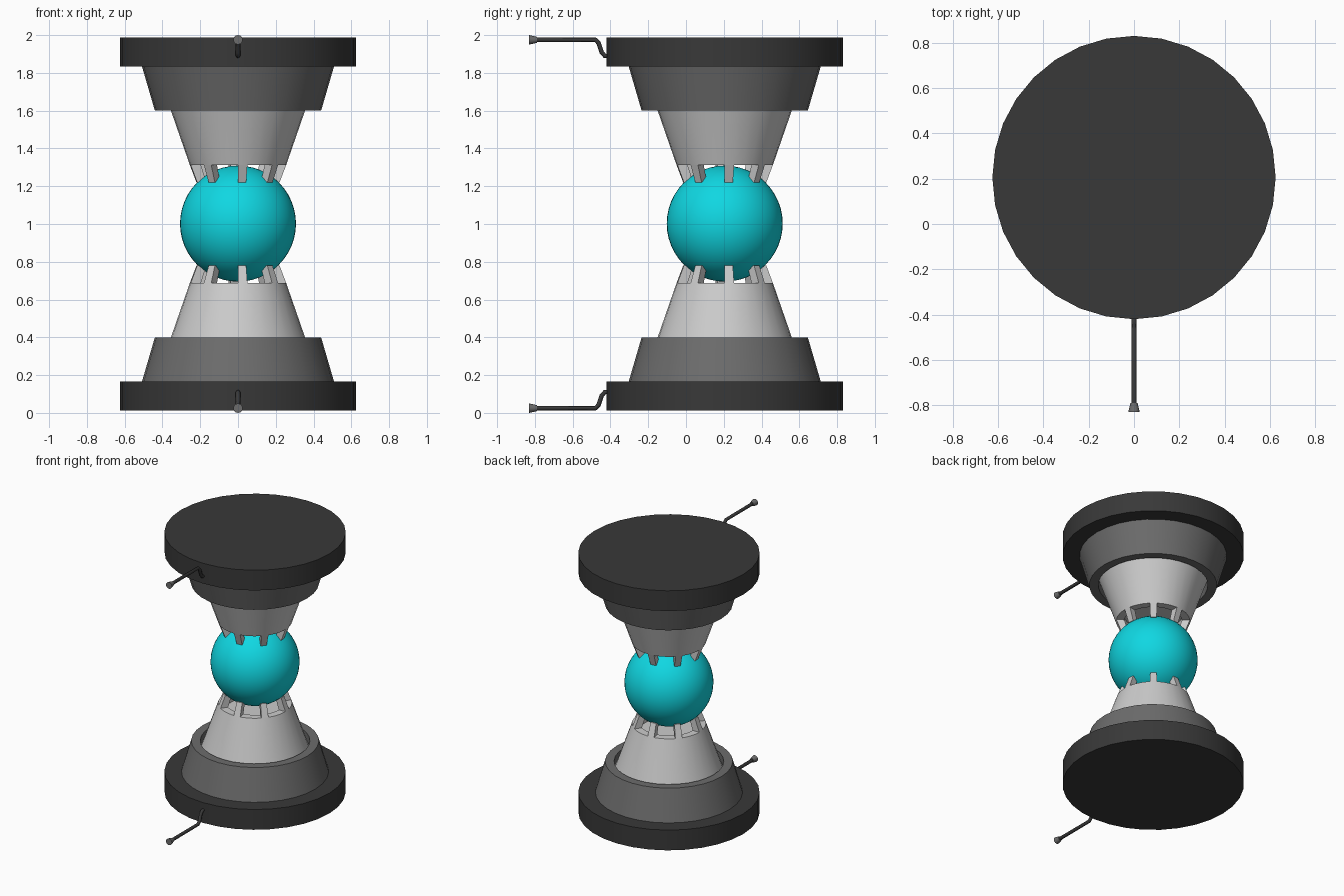
import bpy, bmesh, math

if "Cube" in bpy.data.objects:
    bpy.data.objects.remove(bpy.data.objects["Cube"])

SIDES = 32
AXIS = (0, 0.205, 1.0)      # the model is mirrored above and below z = 1


def material(name, rgb):
    m = bpy.data.materials.new(name)
    m.diffuse_color = (*rgb, 1)
    m.use_nodes = True
    m.node_tree.nodes["Principled BSDF"].inputs["Base Color"].default_value = m.diffuse_color
    return m


black = material("charcoal", (0.04, 0.04, 0.04))
dark = material("dark_grey", (0.15, 0.15, 0.15))
light = material("light_grey", (0.55, 0.55, 0.55))
cyan = material("cyan", (0.005, 0.68, 0.76))


def smooth(ob):
    bpy.ops.object.select_all(action='DESELECT')
    bpy.context.view_layer.objects.active = ob
    ob.select_set(True)
    bpy.ops.object.shade_smooth_by_angle(angle=math.radians(30))


def point(r, z, i):
    a = -math.pi / 2 + 2 * math.pi * i / SIDES
    return (r * math.cos(a), r * math.sin(a), z - AXIS[2])


def finish(name, bm, mat):
    bmesh.ops.remove_doubles(bm, verts=bm.verts, dist=1e-5)
    bmesh.ops.recalc_face_normals(bm, faces=bm.faces)
    me = bpy.data.meshes.new(name)
    bm.to_mesh(me)
    bm.free()
    ob = bpy.data.objects.new(name, me)
    bpy.context.collection.objects.link(ob)
    ob.location = AXIS
    me.materials.append(mat)
    smooth(ob)
    mirror = ob.modifiers.new("mirror", 'MIRROR')
    mirror.use_axis = (False, False, True)
    mirror.use_clip = False
    mirror.use_mirror_merge = False
    return ob


def lathe(name, profile, mat):
    bm = bmesh.new()
    verts = [bm.verts.new(point(r, z, 0)) for r, z in profile]
    edges = [bm.edges.new(p) for p in zip(verts, verts[1:])]
    bmesh.ops.spin(bm, geom=verts + edges, cent=(0, 0, 0), axis=(0, 0, 1),
                   angle=2 * math.pi, steps=SIDES)
    return finish(name, bm, mat)


# round end plates
lathe("end_plate", [(0, 0.013), (0.625, 0.013), (0.625, 0.167), (0, 0.167)], black)
# tapered collars with an open rim
lathe("collar", [(0.508, 0.167), (0.44, 0.4), (0.378, 0.4), (0.378, 0.33)], dark)
# inner cones ending in a hollow cup
lathe("cone", [(0.38, 0.33), (0.355, 0.4), (0.255, 0.688), (0.2, 0.688),
               (0.2, 0.64), (0, 0.64)], light)

# prongs gripping the ball: one on every fourth side of the cone
bm = bmesh.new()
for i in range(0, SIDES, 4):
    ring = [(0.255, 0.688), (0.2, 0.688), (0.17, 0.78), (0.22, 0.78)]
    a = [bm.verts.new(point(r, z, i)) for r, z in ring]
    b = [bm.verts.new(point(r, z, i + 1)) for r, z in ring]
    bm.faces.new(a)
    bm.faces.new(b[::-1])
    for k in range(4):
        n = (k + 1) % 4
        bm.faces.new((a[k], b[k], b[n], a[n]))
finish("prongs", bm, light)

# glowing ball in the middle
bpy.ops.mesh.primitive_uv_sphere_add(segments=48, ring_count=24, radius=0.307,
                                     location=(0, 0.205, 1.002))
ball = bpy.context.object
ball.name = "ball"
ball.data.materials.append(cyan)
smooth(ball)

# cables with flared plugs, top and bottom
for name, s in (("lower", -1), ("upper", 1)):
    curve = bpy.data.curves.new(name + "_cable", 'CURVE')
    curve.dimensions = '3D'
    curve.bevel_depth = 0.012
    curve.bevel_resolution = 2
    curve.use_fill_caps = True
    spline = curve.splines.new('POLY')
    path = [(-0.40, 0.89), (-0.43, 0.89), (-0.447, 0.91), (-0.462, 0.957),
            (-0.479, 0.975), (-0.80, 0.975)]
    spline.points.add(len(path) - 1)
    for p, (y, h) in zip(spline.points, path):
        p.co = (0, y, 1 + s * h, 1)
    cable = bpy.data.objects.new(name + "_cable", curve)
    bpy.context.collection.objects.link(cable)
    curve.materials.append(black)

    bpy.ops.mesh.primitive_cone_add(vertices=12, radius1=0.016, radius2=0.025, depth=0.04,
                                    location=(0, -0.81, 1 + s * 0.975),
                                    rotation=(math.pi / 2, 0, 0))
    plug = bpy.context.object
    plug.name = name + "_plug"
    plug.data.materials.append(dark)
    smooth(plug)
